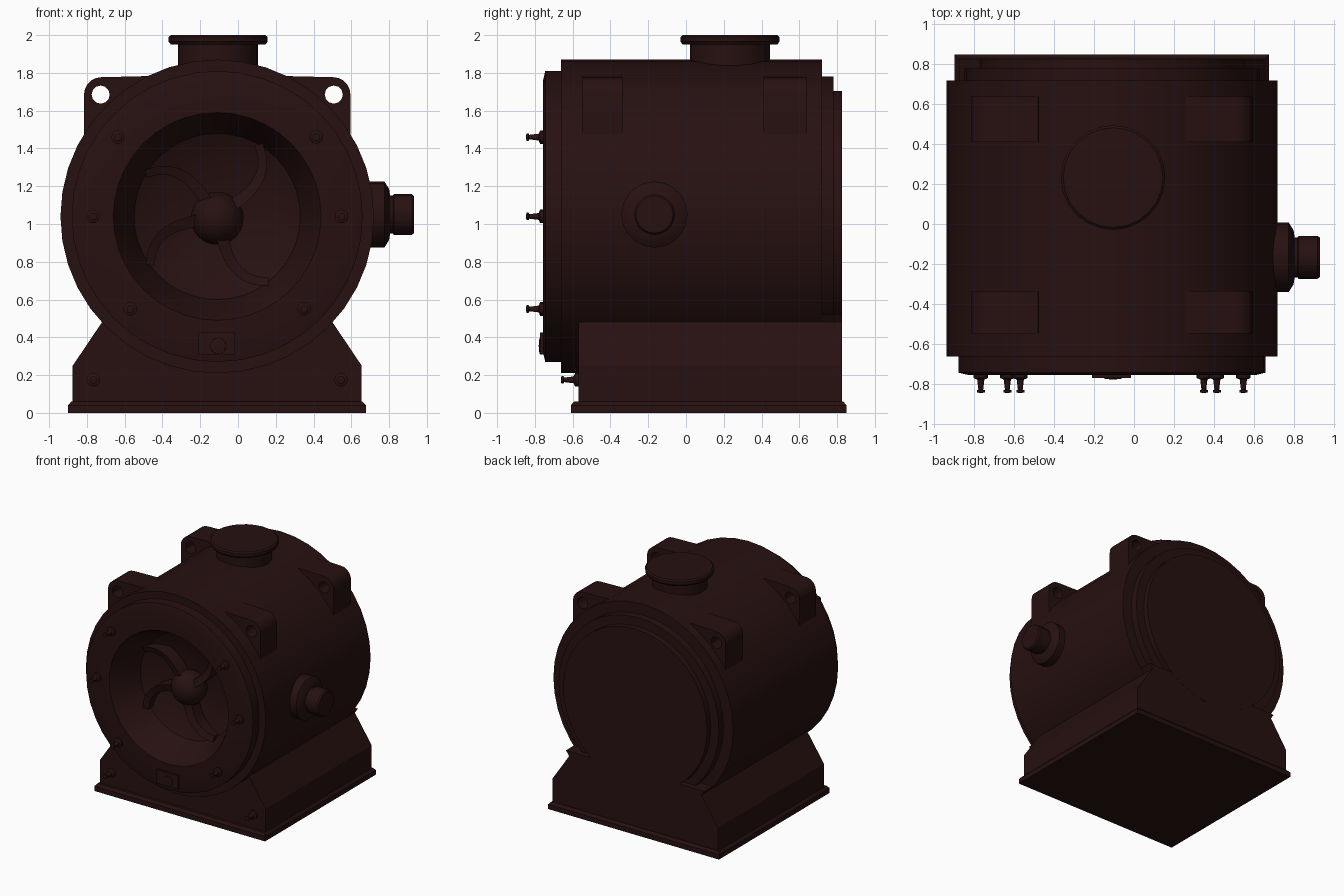
import bpy, bmesh, math
from mathutils import Matrix, Vector

if "Cube" in bpy.data.objects:
    bpy.data.objects.remove(bpy.data.objects["Cube"])

CX, CZ = -0.11, 1.04          # axis of the round housing
mat = bpy.data.materials.new("dark_maroon_iron")
mat.diffuse_color = (0.020, 0.0053, 0.0053, 1)
mat.use_nodes = True
mat.node_tree.nodes["Principled BSDF"].inputs["Base Color"].default_value = mat.diffuse_color


def finish(name, mesh, smooth=True):
    ob = bpy.data.objects.new(name, mesh)
    bpy.context.collection.objects.link(ob)
    mesh.materials.clear()
    mesh.materials.append(mat)
    bpy.ops.object.select_all(action='DESELECT')
    ob.select_set(True)
    bpy.context.view_layer.objects.active = ob
    if smooth:
        bpy.ops.object.shade_smooth_by_angle(angle=math.radians(30))
    return ob


def from_bm(name, bm, smooth=True):
    bmesh.ops.recalc_face_normals(bm, faces=bm.faces[:])
    me = bpy.data.meshes.new(name)
    bm.to_mesh(me)
    bm.free()
    return finish(name, me, smooth)


def lathe(name, profile, axis, origin, seg=36):
    """Spin (radius, height) points about an axis; radius 0 closes to a point."""
    bm = bmesh.new()
    rot = Vector((0, 0, 1)).rotation_difference(Vector(axis)).to_matrix().to_4x4()
    m = Matrix.Translation(origin) @ rot
    rings = []
    for r, h in profile:
        n = seg if r > 0 else 1
        rings.append([bm.verts.new(m @ Vector((r * math.cos(2 * math.pi * i / seg),
                      r * math.sin(2 * math.pi * i / seg), h))) for i in range(n)])
    for a, b in zip(rings, rings[1:]):
        for i in range(seg):
            vs = []
            for v in (a[i % len(a)], a[(i + 1) % len(a)], b[(i + 1) % len(b)], b[i % len(b)]):
                if v not in vs:
                    vs.append(v)
            bm.faces.new(vs)
    return from_bm(name, bm)


def prism(name, loops, y0, y1):
    """Extrude x/z outlines (extra loops are holes) from y0 to y1."""
    cu = bpy.data.curves.new(name, 'CURVE')
    cu.dimensions, cu.fill_mode, cu.extrude = '2D', 'BOTH', (y1 - y0) / 2
    for pts in loops:
        sp = cu.splines.new('POLY')
        sp.points.add(len(pts) - 1)
        for p, (x, z) in zip(sp.points, pts):
            p.co = (x, z, 0, 1)
        sp.use_cyclic_u = True
    tmp = bpy.data.objects.new(name + "_outline", cu)
    bpy.context.collection.objects.link(tmp)
    dg = bpy.context.evaluated_depsgraph_get()
    me = bpy.data.meshes.new_from_object(tmp.evaluated_get(dg))
    bpy.data.objects.remove(tmp)
    bm = bmesh.new()
    bm.from_mesh(me)
    bmesh.ops.remove_doubles(bm, verts=bm.verts[:], dist=1e-4)
    bm.transform(Matrix.Translation((0, (y0 + y1) / 2, 0)) @ Matrix.Rotation(math.pi / 2, 4, 'X'))
    return from_bm(name, bm)


def arc(x, z, r, a0, a1, n):
    return [(x + r * math.cos(math.radians(a0 + (a1 - a0) * i / n)),
             z + r * math.sin(math.radians(a0 + (a1 - a0) * i / n))) for i in range(n + 1)]


def box(name, x0, x1, y0, y1, z0, z1):
    bm = bmesh.new()
    bmesh.ops.create_cube(bm, size=1)
    for v in bm.verts:
        v.co = ((x0 + x1) / 2 + v.co.x * (x1 - x0), (y0 + y1) / 2 + v.co.y * (y1 - y0),
                (z0 + z1) / 2 + v.co.z * (z1 - z0))
    return from_bm(name, bm, False)


# Housing: recessed front dish, front flange, drum, rear flange and rear cover
lathe("motor_housing", [(0, -0.40), (0.30, -0.43), (0.44, -0.50), (0.54, -0.74), (0.55, -0.757),
                        (0.72, -0.757), (0.77, -0.745), (0.77, -0.663), (0.83, -0.663),
                        (0.83, 0.72), (0.74, 0.72), (0.74, 0.78), (0.665, 0.78),
                        (0.665, 0.827), (0, 0.827)], (0, 1, 0), (CX, 0, CZ), 40)

# Fan hub and shaft
lathe("fan_hub", [(0, -0.62), (0.055, -0.61), (0.10, -0.58), (0.13, -0.54), (0.14, -0.49),
                  (0.13, -0.44), (0.10, -0.38)], (0, 1, 0), (CX, 0, CZ - 0.01), 24)

# Curved fan blades: swept ribbons curling the same way
for k, start in enumerate((36, 125, 192, 284)):
    bm = bmesh.new()
    path = []
    for i in range(9):
        t = i / 8
        a = math.radians(start + 24 * t ** 2.5)
        path.append(Vector((CX + (0.10 + 0.34 * t) * math.cos(a), 0,
                            CZ + (0.10 + 0.34 * t) * math.sin(a))))
    secs = []
    for i, p in enumerate(path):
        d = (path[min(i + 1, 8)] - path[max(i - 1, 0)]).normalized()
        n = Vector((-d.z, 0, d.x)) * (0.032 - 0.010 * i / 8)
        secs.append([bm.verts.new(p + n * s + Vector((0, y, 0)))
                     for s, y in ((1, -0.54), (-1, -0.56), (-1, -0.44), (1, -0.44))])
    for a, b in zip(secs, secs[1:]):
        for j in range(4):
            bm.faces.new((a[j], a[(j + 1) % 4], b[(j + 1) % 4], b[j]))
    bm.faces.new(secs[0])
    bm.faces.new(secs[-1])
    from_bm(f"fan_blade_{k + 1}", bm)

# Lifting lugs with holes, four corners
for s, side in ((-1, "left"), (1, "right")):
    outline = ([(0.705, 1.38)] + arc(0.615, 1.687, 0.09, 0, 90, 5) +
               [(0.37, 1.783), (0.35, 1.60), (0.50, 1.40)])
    hole = arc(0.617, 1.685, 0.048, 0, 330, 11)
    for y0, y1, end in ((-0.55, -0.335, "front"), (0.41, 0.64, "rear")):
        prism(f"lifting_lug_{end}_{side}",
              [[(CX + s * x, z) for x, z in lp] for lp in (outline, hole)], y0, y1)

# Pedestal with sloped shoulders, and chamfered foot plate
ped = [(0.765, 0.04), (0.765, 0.25), (0.61, 0.48), (0.64, 0.52)]
prism("pedestal", [[(CX + x, z) for x, z in ped] + [(CX - x, z) for x, z in reversed(ped)]],
      -0.57, 0.826)
plate = box("foot_plate", -0.90, 0.677, -0.61, 0.85, 0, 0.04)
bm = bmesh.new()
bm.from_mesh(plate.data)
top = [f for f in bm.faces if f.normal.z > 0.9]
bmesh.ops.inset_region(bm, faces=top, thickness=0.025)
for v in top[0].verts:
    v.co.z = 0.06
bm.to_mesh(plate.data)
bm.free()

# Top outlet with flange
lathe("top_outlet", [(0, 1.80), (0.212, 1.80), (0.212, 1.95), (0.25, 1.95), (0.262, 1.965),
                     (0.262, 1.99), (0.25, 2.0), (0, 2.0)], (0, 0, 1), (CX + 0.005, 0.233, 0), 24)

# Side outlet: collar and pipe
lathe("side_outlet", [(0, 0.60), (0.175, 0.60), (0.175, 0.775), (0.135, 0.80), (0.10, 0.805),
                      (0.10, 0.82), (0.108, 0.825), (0.108, 0.92), (0.098, 0.932), (0, 0.932)],
      (1, 0, 0), (0, -0.167, 1.05), 20)

# Studs with washers on the front flange and pedestal
studs = [(0.525, 1.46, -0.75), (0.658, 1.04, -0.75), (0.46, 0.55, -0.75), (0.655, 0.175, -0.565)]
for i, (dx, z, y) in enumerate(studs):
    for s, side in ((-1, "left"), (1, "right")):
        lathe(f"stud_{i + 1}_{side}", [(0, 0), (0.036, 0), (0.036, 0.022), (0.018, 0.03),
              (0.012, 0.08), (0.02, 0.083), (0.02, 0.095), (0, 0.097)],
              (0, -1, 0), (CX + s * dx, y, z), 12)

# Small terminal plate with round knob at the bottom of the flange
box("terminal_plate", -0.21, -0.015, -0.772, -0.70, 0.31, 0.425)
lathe("terminal_knob", [(0, 0), (0.045, 0), (0.042, 0.01), (0, 0.014)],
      (0, -1, 0), (CX + 0.005, -0.766, 0.355), 16)
